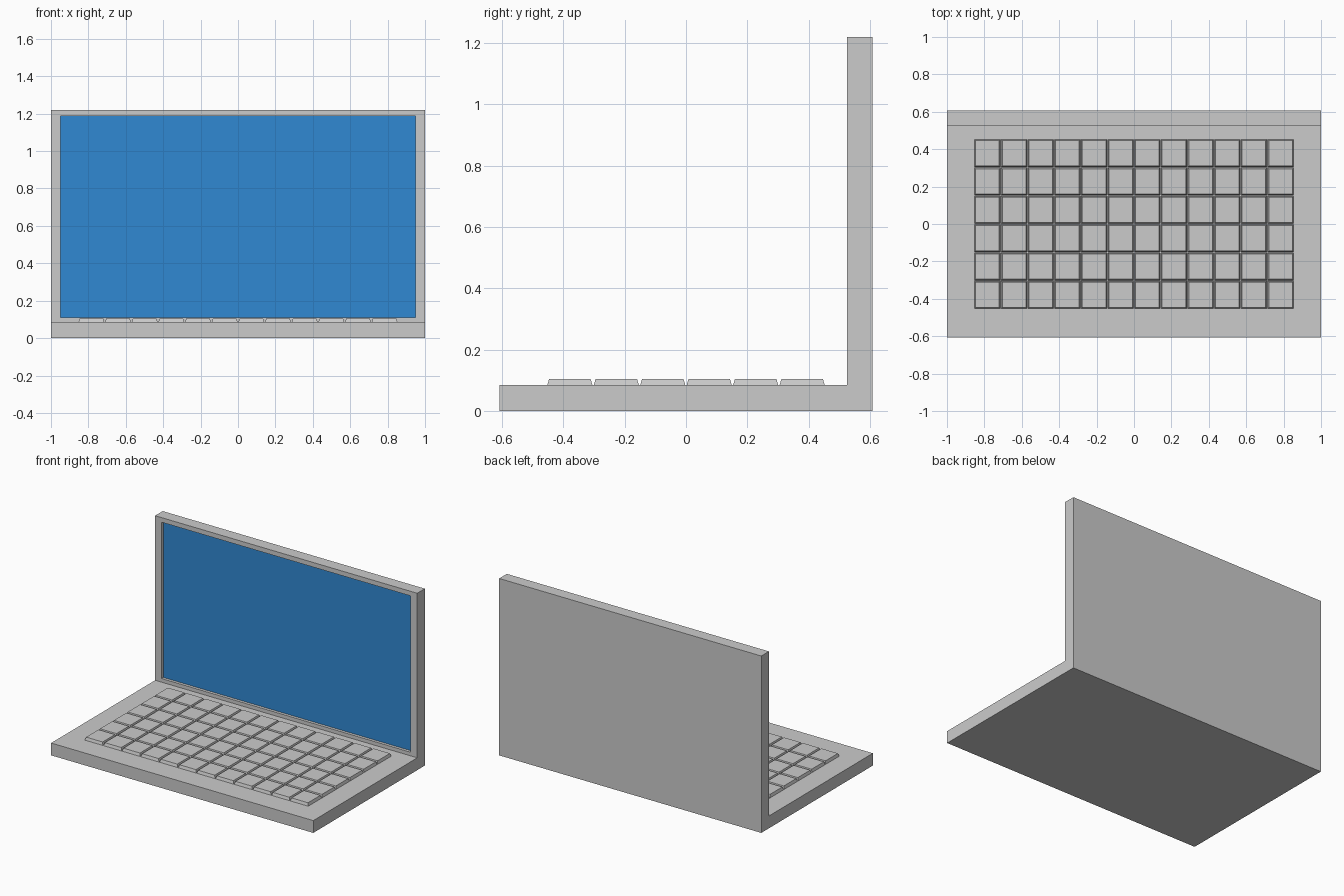
import bpy, bmesh
from mathutils import Vector

if "Cube" in bpy.data.objects:
    bpy.data.objects.remove(bpy.data.objects["Cube"])

HALF_W, HALF_D = 1.0, 0.608
BASE_H, TOP = 0.085, 1.22
LID_Y = 0.525                      # front plane of the upright lid
SCR_X, SCR_Z0, SCR_Z1 = 0.95, 0.11, 1.188
RECESS, PANEL = 0.02, 0.01


def add_object(name, bm):
    bmesh.ops.recalc_face_normals(bm, faces=bm.faces[:])
    mesh = bpy.data.meshes.new(name)
    bm.to_mesh(mesh)
    bm.free()
    obj = bpy.data.objects.new(name, mesh)
    bpy.context.collection.objects.link(obj)
    return obj


# Body: one L-shaped side profile (base and lid) extruded across x
bm = bmesh.new()
profile = [(-HALF_D, 0), (HALF_D, 0), (HALF_D, TOP),
           (LID_Y, TOP), (LID_Y, BASE_H), (-HALF_D, BASE_H)]
side = bm.faces.new([bm.verts.new((-HALF_W, y, z)) for y, z in profile])
ext = bmesh.ops.extrude_face_region(bm, geom=[side])
bmesh.ops.translate(bm, vec=(2 * HALF_W, 0, 0),
                    verts=[g for g in ext["geom"] if isinstance(g, bmesh.types.BMVert)])
bmesh.ops.recalc_face_normals(bm, faces=bm.faces[:])

# Screen recess: inset the lid's front face to the bezel, then sink it
front = next(f for f in bm.faces
             if all(abs(v.co.y - LID_Y) < 1e-5 for v in f.verts))
bmesh.ops.inset_individual(bm, faces=[front], thickness=0.02)
for v in front.verts:
    v.co = Vector((SCR_X if v.co.x > 0 else -SCR_X, LID_Y,
                   SCR_Z1 if v.co.z > 0.6 else SCR_Z0))
bmesh.ops.inset_individual(bm, faces=[front], thickness=0.0)
for v in front.verts:
    v.co.y += RECESS + PANEL
add_object("laptop_body", bm)

# Screen panel fills the bottom of the recess
bm = bmesh.new()
bmesh.ops.create_cube(bm, size=1)
bmesh.ops.scale(bm, vec=(2 * SCR_X, PANEL, SCR_Z1 - SCR_Z0), verts=bm.verts)
bmesh.ops.translate(bm, vec=(0, LID_Y + RECESS + PANEL / 2, (SCR_Z0 + SCR_Z1) / 2),
                    verts=bm.verts)
screen = add_object("screen", bm)
blue = bpy.data.materials.new("screen_blue")
blue.diffuse_color = (0.03, 0.25, 0.65, 1)
blue.use_nodes = True
blue.node_tree.nodes["Principled BSDF"].inputs["Base Color"].default_value = blue.diffuse_color
screen.data.materials.append(blue)

# Keys: one tapered key cap repeated in a 12 by 6 grid
COLS, ROWS, PITCH_X, PITCH_Y = 12, 6, 0.1425, 0.1515
KEY_X, KEY_Y, KEY_H, TAPER = 0.138, 0.147, 0.02, 0.012
bm = bmesh.new()
bmesh.ops.create_cube(bm, size=1)
for v in bm.verts:
    shrink = TAPER if v.co.z > 0 else 0
    v.co = Vector((v.co.x * (KEY_X - shrink), v.co.y * (KEY_Y - shrink),
                   (v.co.z + 0.5) * KEY_H))
keys = add_object("keyboard_keys", bm)
keys.location = (-PITCH_X * (COLS - 1) / 2, -PITCH_Y * (ROWS - 1) / 2, BASE_H)
for name, count, offset in (("columns", COLS, (PITCH_X, 0, 0)),
                            ("rows", ROWS, (0, PITCH_Y, 0))):
    mod = keys.modifiers.new(name, 'ARRAY')
    mod.count = count
    mod.use_relative_offset = False
    mod.use_constant_offset = True
    mod.constant_offset_displace = offset
